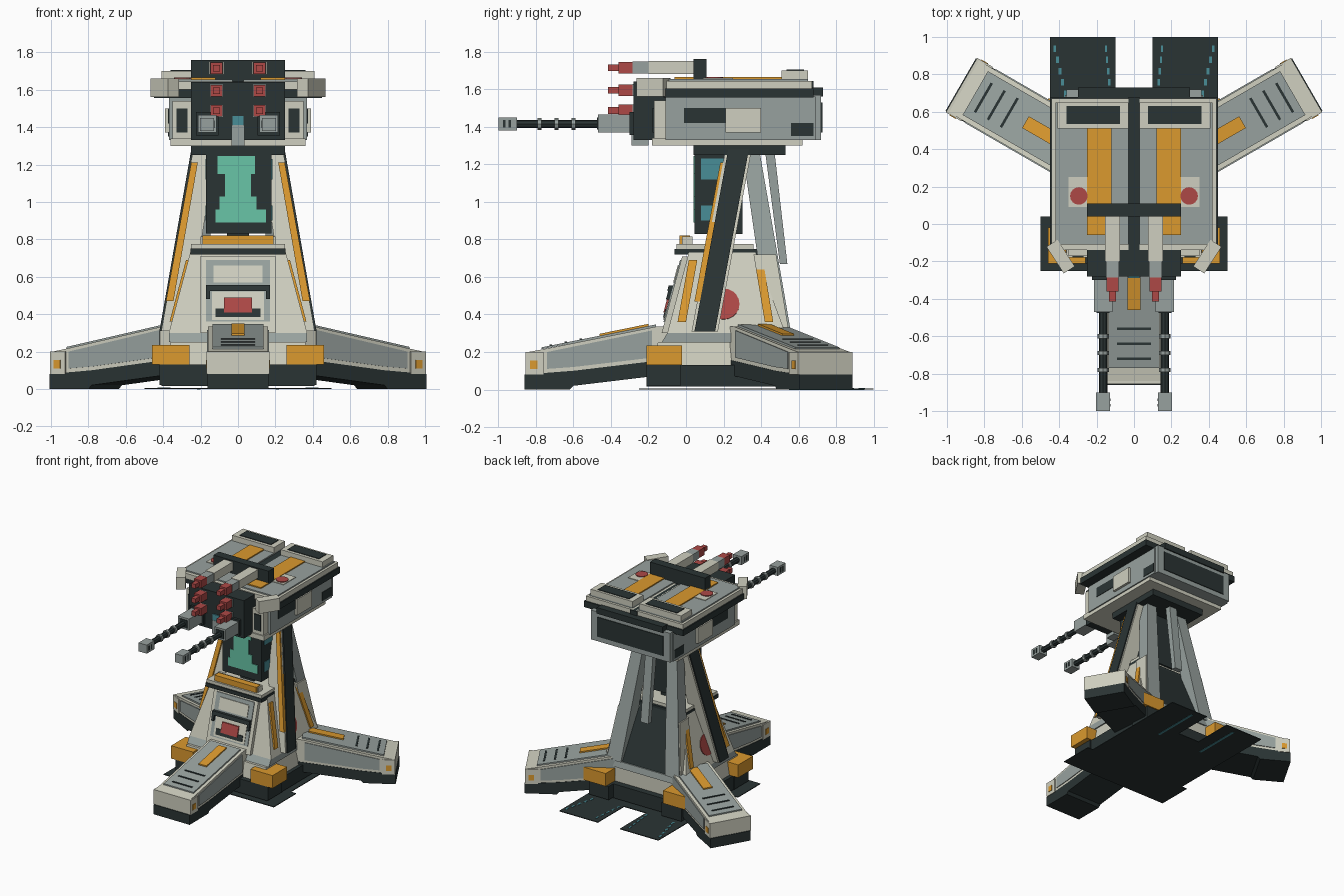
import bpy, bmesh, math
from mathutils import Matrix, Vector


def paint(name, r, g, b):
    m = bpy.data.materials.new(name)
    m.diffuse_color = tuple((c / 255) ** 2.2 for c in (r, g, b)) + (1,)
    return m


LIGHT = paint("bone_armour", 206, 206, 190)
GREY = paint("grey_armour", 150, 160, 157)
DARK = paint("charcoal", 46, 55, 55)
ORANGE = paint("orange", 218, 152, 50)
RED = paint("red", 172, 74, 72)
TEAL = paint("screen_green", 104, 196, 166)
CYAN = paint("glow_cyan", 74, 140, 150)


def finish(name, bm, mat, xf=None):
    if xf:
        bm.transform(xf)
    bmesh.ops.recalc_face_normals(bm, faces=bm.faces)
    me = bpy.data.meshes.new(name)
    bm.to_mesh(me)
    bm.free()
    me.materials.append(mat)
    ob = bpy.data.objects.new(name, me)
    bpy.context.collection.objects.link(ob)
    return ob


def loft(name, mat, z0, lo, z1, hi, xf=None):
    """Tapered block between two rectangles (x0, x1, y0, y1)."""
    bm = bmesh.new()
    rings = [[bm.verts.new(p) for p in ((a, c, z), (b, c, z), (b, d, z), (a, d, z))]
             for z, (a, b, c, d) in ((z0, lo), (z1, hi))]
    for r in rings:
        bm.faces.new(r)
    for i in range(4):
        j = (i + 1) % 4
        bm.faces.new((rings[0][i], rings[0][j], rings[1][j], rings[1][i]))
    return finish(name, bm, mat, xf)


def box(name, mat, x0, x1, y0, y1, z0, z1, xf=None):
    return loft(name, mat, z0, (x0, x1, y0, y1), z1, (x0, x1, y0, y1), xf)


def side_profile(name, mat, pts, half, xf=None, cx=0):
    """Extrude a (y, z) outline across x."""
    bm = bmesh.new()
    f = bm.faces.new([bm.verts.new((cx - half, y, z)) for y, z in pts])
    ext = bmesh.ops.extrude_face_region(bm, geom=[f])["geom"]
    bmesh.ops.translate(bm, vec=(2 * half, 0, 0),
                        verts=[v for v in ext if isinstance(v, bmesh.types.BMVert)])
    return finish(name, bm, mat, xf)


def rod(name, mat, centre, axis, r0, r1, length, seg):
    bm = bmesh.new()
    rot = Vector((0, 0, 1)).rotation_difference(Vector(axis)).to_matrix().to_4x4()
    bmesh.ops.create_cone(bm, cap_ends=True, segments=seg, radius1=r0, radius2=r1, depth=length)
    return finish(name, bm, mat, Matrix.Translation(centre) @ rot)


MIRROR = ((1, Matrix.Identity(4)), (-1, Matrix.Scale(-1, 4, (1, 0, 0))))

# Ground plates with glowing traces
box("ground_plate_front", DARK, -0.5, 0.5, -0.25, 0.04, 0, 0.006)
box("ground_plate_core", DARK, -0.45, 0.45, 0.04, 0.66, 0, 0.006)
for s, M in MIRROR:
    box("ground_plate_rear", DARK, 0.1, 0.45, 0.6, 1.0, 0, 0.006, M)
    for i in range(5):
        y = 0.68 + i * 0.06
        box("glow_trace", CYAN, 0.12 + 0.006 * i, 0.132 + 0.006 * i, y, y + 0.035, 0.006, 0.008, M)
        box("glow_trace", CYAN, 0.36 + 0.014 * i, 0.375 + 0.014 * i, y, y + 0.035, 0.006, 0.008, M)
    box("glow_trace_under", CYAN, 0.2, 0.22, 0.55, 0.95, -0.002, 0, M)

# Base
box("base_slab", DARK, -0.41, 0.41, -0.21, 0.6, 0.015, 0.13)
loft("plinth", LIGHT, 0.13, (-0.38, 0.38, -0.17, 0.55), 0.25, (-0.36, 0.36, -0.15, 0.55))
loft("plinth_cap", GREY, 0.25, (-0.37, 0.37, -0.13, 0.56), 0.3, (-0.37, 0.37, -0.1, 0.55))
for s, M in MIRROR:
    for y in (-0.21, 0.48):
        box("corner_block", ORANGE, 0.26, 0.46, y, y + 0.19, 0.13, 0.235, M)
        box("corner_block_foot", DARK, 0.24, 0.42, y, y + 0.18, 0.02, 0.13, M)

# Three legs around the tower
C = Matrix.Translation((0, 0.21, 0))
for a in (0, 120, 240):
    X = C @ Matrix.Rotation(math.radians(a), 4, 'Z') @ C.inverted()
    side_profile("leg_underside", DARK, [(-0.86, 0.0), (-0.86, 0.08), (-0.6, 0.1), (-0.1, 0.16),
                                         (-0.1, 0.08), (-0.6, 0.02), (-0.62, 0.0)], 0.163, X)
    side_profile("leg_body", LIGHT, [(-0.84, 0.08), (-0.84, 0.2), (-0.76, 0.215), (-0.16, 0.335),
                                     (-0.05, 0.335), (-0.05, 0.15), (-0.6, 0.1)], 0.16, X)
    side_profile("leg_side_panel", GREY, [(-0.74, 0.11), (-0.74, 0.2), (-0.18, 0.315),
                                          (-0.18, 0.17), (-0.6, 0.12)], 0.166, X)
    side_profile("leg_top_panel", GREY, [(-0.77, 0.215), (-0.77, 0.225), (-0.16, 0.347),
                                         (-0.16, 0.33)], 0.135, X)
    box("toe_cap", LIGHT, -0.168, 0.168, -0.855, -0.76, 0.08, 0.2, X)
    box("toe_marker", ORANGE, -0.172, 0.172, -0.83, -0.79, 0.11, 0.155, X)
    side_profile("leg_stripe", ORANGE, [(-0.46, 0.287), (-0.46, 0.297), (-0.2, 0.35), (-0.2, 0.335)], 0.036, X)
    for y in (-0.56, -0.64, -0.72):
        z = 0.225 + (y + 0.77) * 0.2
        box("leg_slot", DARK, -0.09, 0.09, y - 0.007, y + 0.007, z - 0.01, z + 0.004, X)


# Lower tower
def fy(z):
    return -0.1 + 0.267 * (z - 0.3)


def sx(z):
    return 0.37 - 0.267 * (z - 0.3)


def front_plate(name, mat, x0, x1, z0, z1, t):
    loft(name, mat, z0, (x0, x1, fy(z0) - t, fy(z0) + 0.01), z1, (x0, x1, fy(z1) - t, fy(z1) + 0.01))


loft("tower_base", LIGHT, 0.3, (-0.37, 0.37, -0.1, 0.53), 0.73, (-0.255, 0.255, 0.015, 0.37))
loft("rear_recess", DARK, 0.3, (-0.2, 0.2, 0.4, 0.54), 0.73, (-0.15, 0.15, 0.3, 0.38))
front_plate("front_frame", LIGHT, -0.2, 0.2, 0.3, 0.71, 0.03)
front_plate("front_panel", GREY, -0.17, 0.17, 0.36, 0.69, 0.036)
front_plate("front_upper_panel", LIGHT, -0.13, 0.13, 0.57, 0.66, 0.041)
front_plate("front_lower_panel", LIGHT, -0.14, 0.14, 0.37, 0.52, 0.04)
front_plate("front_vent", DARK, -0.17, 0.17, 0.525, 0.555, 0.06)
front_plate("front_badge_base", DARK, -0.12, 0.12, 0.385, 0.43, 0.045)
front_plate("front_badge", RED, -0.075, 0.075, 0.41, 0.49, 0.05)
for s, M in MIRROR:
    front_plate("vent_bracket", DARK, *sorted((s * 0.15, s * 0.17)), 0.48, 0.54, 0.055)
    # Stripes and round mark on the sloping sides
    for ya, yb in ((-0.045, 0.015), (0.42, 0.365)):
        loft("side_stripe", ORANGE, 0.36, (sx(.36) - .02, sx(.36) + .012, ya, ya + 0.045),
             0.69, (sx(.69) - .02, sx(.69) + .012, yb, yb + 0.045), M)
    rod("side_round_mark", RED, (s * sx(0.455), 0.2, 0.455), (s * 0.966, 0, 0.258), 0.085, 0.085, 0.012, 20)

    # Leaning side struts
    loft("side_strut", LIGHT, 0.31, (0.27, 0.41, 0.03, 0.17), 1.28, (0.12, 0.24, 0.21, 0.35), M)
    loft("strut_outer_plate", DARK, 0.31, (0.4, 0.42, 0.045, 0.155), 1.28, (0.23, 0.25, 0.225, 0.335), M)
    loft("strut_stripe", ORANGE, 0.47, (0.345, 0.385, 0.045, 0.08), 1.21, (0.215, 0.25, 0.183, 0.22), M)
    # Rear struts
    loft("rear_strut", GREY, 0.3, (0.2, 0.33, 0.44, 0.56), 1.28, (0.1, 0.19, 0.3, 0.39), M)
    loft("rear_strut_trim", LIGHT, 0.3, (0.3, 0.34, 0.43, 0.55), 0.72, (0.24, 0.28, 0.36, 0.48), M)
loft("rear_hanging_plate", GREY, 0.67, (-0.035, 0.035, 0.5, 0.54), 1.28, (-0.035, 0.035, 0.42, 0.47))

# Waist collar
box("collar", DARK, -0.255, 0.255, -0.06, 0.38, 0.72, 0.75)
box("collar_top", LIGHT, -0.25, 0.25, -0.05, 0.36, 0.75, 0.775)
box("collar_bar", ORANGE, -0.19, 0.19, -0.035, 0.02, 0.775, 0.82)
box("collar_rail", LIGHT, -0.2, 0.2, -0.02, 0.035, 0.775, 0.815)

# Display core
box("display_core", DARK, -0.17, 0.18, 0.045, 0.3, 0.83, 1.27)
box("core_post", DARK, -0.06, 0.06, 0.12, 0.24, 0.77, 0.84)
for x0, x1, z0, z1 in ((-0.11, 0.09, 1.15, 1.245), (-0.07, 0.07, 1.03, 1.15),
                       (-0.1, 0.1, 0.96, 1.03), (-0.12, 0.15, 0.89, 0.96)):
    box("display_glow", TEAL, x0, x1, 0.039, 0.046, z0, z1)
for z0, z1 in ((0.9, 0.98), (1.12, 1.23)):
    box("display_side_glow", CYAN, -0.174, 0.184, 0.08, 0.2, z0, z1)

# Turret head
box("neck", DARK, -0.25, 0.25, 0.04, 0.53, 1.25, 1.31)
box("head_floor", LIGHT, -0.36, 0.36, -0.18, 0.62, 1.3, 1.34)
box("head_body", GREY, -0.37, 0.37, -0.11, 0.69, 1.33, 1.56)
box("rear_frame", GREY, -0.36, 0.36, 0.66, 0.72, 1.33, 1.57)
box("rear_panel", DARK, -0.3, 0.3, 0.71, 0.726, 1.37, 1.53)
box("roof_base", DARK, -0.45, 0.45, -0.12, 0.68, 1.555, 1.605)
box("roof_gap", DARK, -0.03, 0.03, -0.14, 0.68, 1.6, 1.645)
box("roof_rear_rail", DARK, -0.3, 0.3, 0.67, 0.73, 1.56, 1.61)
box("front_bulkhead", DARK, -0.25, 0.25, -0.28, -0.1, 1.33, 1.64)
box("front_nose", GREY, -0.035, 0.035, -0.29, -0.2, 1.3, 1.41)
box("front_sensor", CYAN, -0.03, 0.03, -0.288, -0.27, 1.41, 1.46)
box("launcher_bridge", DARK, -0.25, 0.25, 0.04, 0.11, 1.64, 1.76)
for s, M in MIRROR:
    box("roof_edge", LIGHT, 0.012, 0.44, -0.14, 0.67, 1.6, 1.645, M)
    box("roof_panel", GREY, 0.03, 0.42, -0.11, 0.65, 1.64, 1.655, M)
    box("roof_stripe", ORANGE, 0.12, 0.25, -0.06, 0.52, 1.65, 1.664, M)
    box("roof_mark_patch", LIGHT, 0.25, 0.35, 0.09, 0.25, 1.65, 1.66, M)
    rod("roof_round_mark", RED, (s * 0.295, 0.15, 1.66), (0, 0, 1), 0.047, 0.047, 0.012, 16)
    box("roof_vent_frame", LIGHT, 0.03, 0.41, 0.51, 0.65, 1.65, 1.7, M)
    box("roof_vent", DARK, 0.075, 0.36, 0.535, 0.63, 1.69, 1.705, M)
    box("side_plate", LIGHT, 0.36, 0.39, 0.21, 0.4, 1.37, 1.5, M)
    box("side_patch", DARK, 0.36, 0.374, -0.01, 0.21, 1.42, 1.5, M)
    box("side_slot", DARK, 0.36, 0.374, 0.56, 0.68, 1.35, 1.42, M)
    box("cheek", LIGHT, 0.25, 0.35, -0.17, -0.1, 1.34, 1.54, M)
    box("cheek_vent", DARK, 0.27, 0.33, -0.178, -0.16, 1.37, 1.5, M)
    # Angled front fin
    F = M @ Matrix.Translation((0.395, -0.17, 1.61)) @ Matrix.Rotation(math.radians(-33), 4, 'Z')
    box("roof_fin", LIGHT, -0.035, 0.035, -0.09, 0.08, -0.05, 0.05, F)

    # Twin guns
    gx, gz = s * 0.165, 1.415
    box("gun_mount", LIGHT, 0.1, 0.235, -0.21, -0.1, 1.34, 1.41, M)
    box("gun_breech", DARK, 0.105, 0.225, -0.3, -0.14, 1.355, 1.48, M)
    box("gun_housing", GREY, 0.115, 0.215, -0.47, -0.29, 1.37, 1.465, M)
    box("gun_housing_face", DARK, 0.13, 0.2, -0.475, -0.46, 1.385, 1.45, M)
    rod("gun_barrel", DARK, (gx, -0.68, gz), (0, -1, 0), 0.022, 0.022, 0.46, 8)
    for y in (-0.78, -0.69, -0.6):
        rod("barrel_collar", GREY, (gx, y, gz), (0, -1, 0), 0.031, 0.031, 0.022, 8)
    box("muzzle", GREY, 0.128, 0.202, -1.0, -0.9, 1.38, 1.45, M)
    for y in (-0.975, -0.945):
        box("muzzle_slot", DARK, 0.126, 0.204, y, y + 0.012, 1.395, 1.435, M)

    # Stacked missiles
    for z, back in ((1.715, 0.06), (1.595, -0.1), (1.487, -0.12)):
        box("missile_tube", LIGHT, 0.075, 0.155, -0.2, back, z - 0.035, z + 0.035, M)
        box("missile_sleeve", GREY, 0.08, 0.15, -0.285, -0.19, z - 0.032, z + 0.032, M)
        box("missile_head", RED, 0.083, 0.147, -0.36, -0.28, z - 0.031, z + 0.031, M)
        box("missile_tip", RED, 0.097, 0.133, -0.415, -0.355, z - 0.018, z + 0.018, M)
